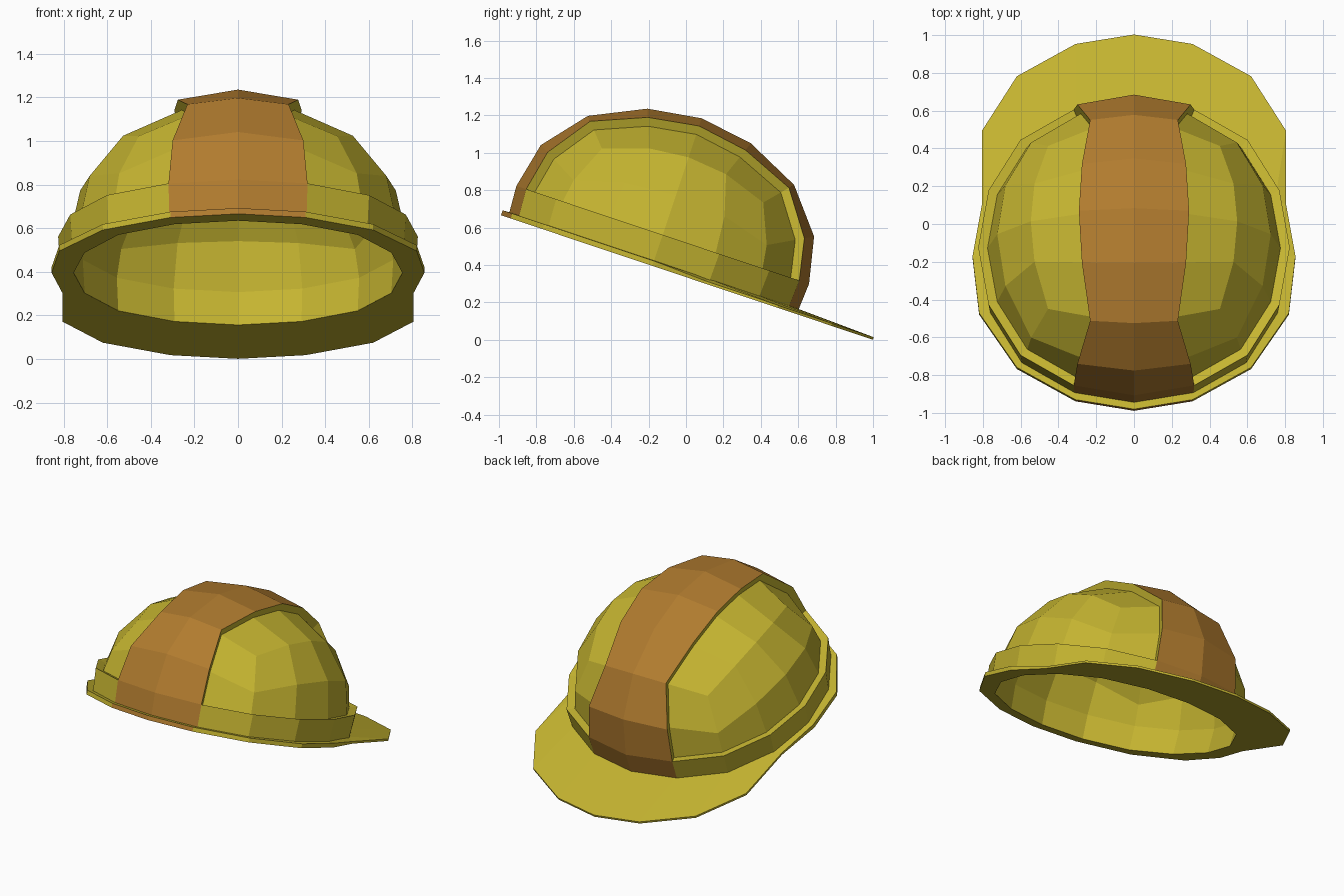
import bpy, bmesh, math
from mathutils import Vector, Matrix

if "Cube" in bpy.data.objects:
    bpy.data.objects.remove(bpy.data.objects["Cube"])

# The helmet is modelled level, then tipped back about the x axis
TILT = Matrix.Translation((0, -0.18, 0.395)) @ Matrix.Rotation(math.radians(-18.5), 4, 'X')
T = math.tan(math.radians(22.5))
STEP = {-2: -1, -1: -T, 0: 0, 1: T, 2: 1}
# Perimeter of the 4x4 crown grid, starting at the front centre
HALF = [(0, -2), (1, -2), (2, -2), (2, -1), (2, 0), (2, 1), (2, 2), (1, 2), (0, 2)]
RING = HALF + [(-i, j) for i, j in HALF[-2:0:-1]]


def material(name, rgb):
    m = bpy.data.materials.new(name)
    m.diffuse_color = (*rgb, 1)
    m.use_nodes = True
    m.node_tree.nodes["Principled BSDF"].inputs["Base Color"].default_value = m.diffuse_color
    return m


YELLOW = material("yellow", (0.56, 0.46, 0.03))
BROWN = material("brown", (0.44, 0.20, 0.028))


def finish(name, bm):
    bm.transform(TILT)
    me = bpy.data.meshes.new(name)
    bm.to_mesh(me)
    bm.free()
    me.materials.append(YELLOW)
    me.materials.append(BROWN)
    bpy.context.collection.objects.link(bpy.data.objects.new(name, me))


def ring_point(ij, radius, h):
    d = Vector((STEP[ij[0]], STEP[ij[1]], 0))
    bulge = 1.03 if abs(ij[0]) == abs(ij[1]) else 1.01 if 0 not in ij else 1
    p = d.normalized() * radius * bulge
    p.z = h
    return p


def shell_point(i, j, row):
    # row 0 is the crown grid, rows 1-3 go down the sides
    if row == 2:
        return ring_point((i, j), 0.825, 0.175)
    if row == 3:
        return ring_point((i, j), 0.815, 0.02)
    r = 0.879 if row else (0.832, 0.841, 0.873)[max(abs(i), abs(j))]
    return Vector((STEP[i], STEP[j], 0.55 if row else 1.12)).normalized() * r


def build_shell():
    bm = bmesh.new()
    v = {(i, j, 0): bm.verts.new(shell_point(i, j, 0)) for i in range(-2, 3) for j in range(-2, 3)}
    for row in (1, 2, 3):
        for i, j in RING:
            v[i, j, row] = bm.verts.new(shell_point(i, j, row))
    stripe, panels = [], []
    for i in range(-2, 2):
        for j in range(-2, 2):
            f = bm.faces.new([v[i, j, 0], v[i + 1, j, 0], v[i + 1, j + 1, 0], v[i, j + 1, 0]])
            (stripe if i in (-1, 0) else panels).append(f)
    for row in range(3):
        for n, a in enumerate(RING):
            b = RING[(n + 1) % 16]
            f = bm.faces.new([v[(*a, row + 1)], v[(*b, row + 1)], v[(*b, row)], v[(*a, row)]])
            if abs(a[0] + b[0]) == 1 and a[1] == b[1]:
                stripe.append(f)
            elif row < 2:
                panels.append(f)
    return bm, stripe, panels


# Helmet shell: raised stripe and band around two sunken side panels
bm, stripe, panels = build_shell()
for f in stripe:
    f.material_index = 1
res = bmesh.ops.extrude_face_region(bm, geom=panels)
old = [f for f in panels if f.is_valid]
if old:
    bmesh.ops.delete(bm, geom=old, context='FACES')
for p in res["geom"]:
    if isinstance(p, bmesh.types.BMVert):
        p.co *= 0.94
keep = {f for f in stripe if f.is_valid}
for f in bm.faces:
    f.material_index = 1 if f in keep else 0
finish("helmet_shell", bm)

# Lining: the hollow inside of the dome
bm, _, _ = build_shell()
for p in bm.verts:
    p.co *= 0.925
    if p.co.z < 0.05:
        p.co.z = 0
bmesh.ops.reverse_faces(bm, faces=bm.faces[:])
finish("lining", bm)

# Brim: narrow at the front and sides, long at the back
outline = [(0, -.853), (.31, -.80), (.62, -.62), (.82, -.316), (.855, 0),
           (.805, .295), (.805, .706), (.62, 1.01), (.31, 1.19), (0, 1.243)]
anchor = [0, 1, 2, 3, 4, 5, 5, 6, 7, 8]
pts = [(Vector((x, y, 0)), HALF[a]) for (x, y), a in zip(outline, anchor)]
pts += [(Vector((-p.x, p.y, 0)), (-a[0], a[1])) for p, a in pts[-2:0:-1]]
bm = bmesh.new()
loops = []
for p, a in pts:
    top = Vector((p.x, p.y, 0.028 if p.y < 0.2 else 0.014))
    section = [ring_point(a, 0.754, 0), p, top, ring_point(a, 0.80, 0.03)]
    loops.append([bm.verts.new(c) for c in section])
for n, a in enumerate(loops):
    b = loops[(n + 1) % len(loops)]
    for k in range(3):
        f = bm.faces.new([a[k], b[k], b[k + 1], a[k + 1]])
        c = f.calc_center_median()
        # the stripe runs over the front edge of the brim
        f.material_index = int(k == 1 and abs(c.x) < 0.25 and c.y < 0)
bmesh.ops.remove_doubles(bm, verts=bm.verts[:], dist=1e-4)
finish("brim", bm)
